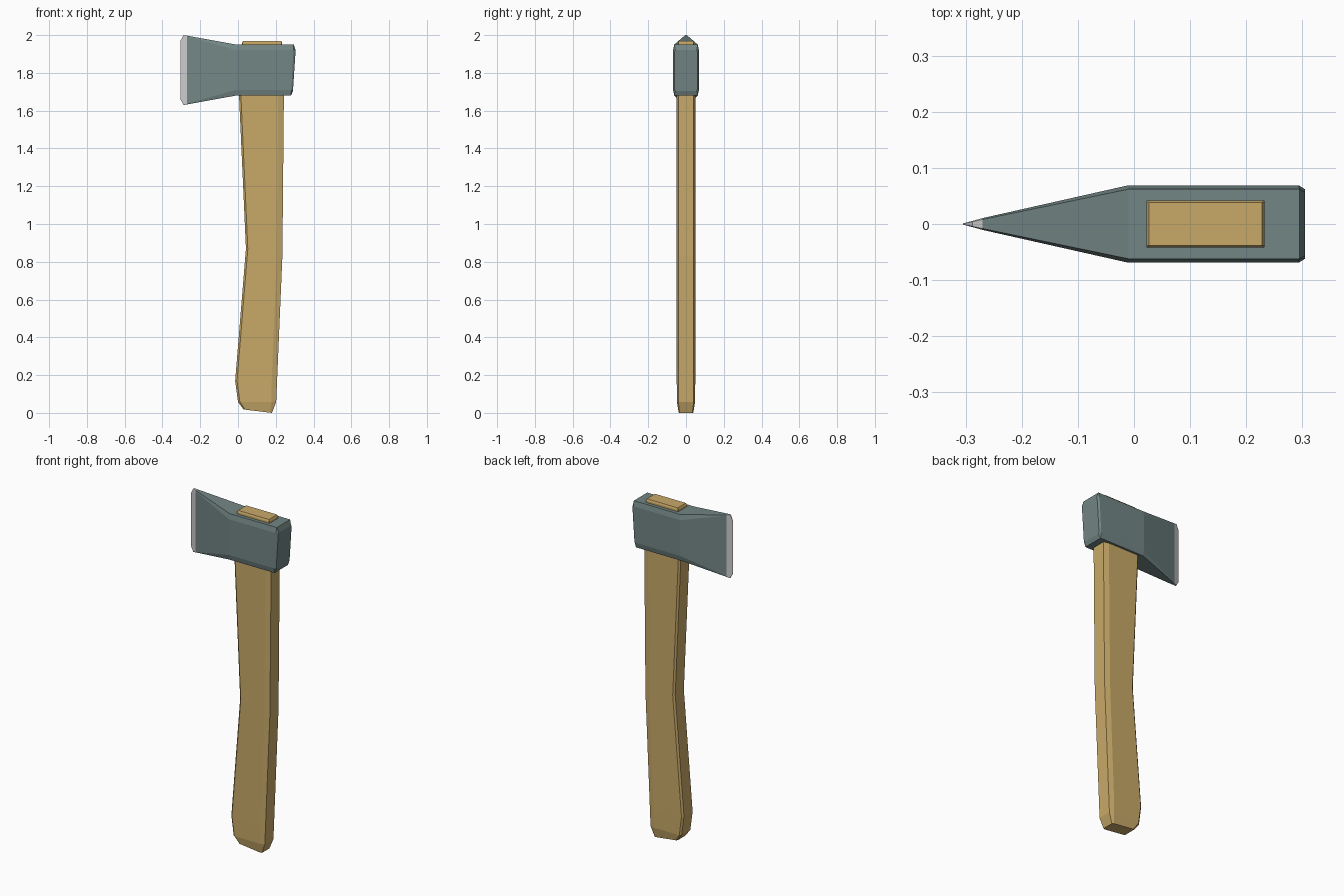
import bpy, bmesh

if "Cube" in bpy.data.objects:
    bpy.data.objects.remove(bpy.data.objects["Cube"])


def material(name, rgb):
    m = bpy.data.materials.new(name)
    m.diffuse_color = (*rgb, 1)
    m.use_nodes = True
    m.node_tree.nodes["Principled BSDF"].inputs["Base Color"].default_value = m.diffuse_color
    return m


def loft(name, rings, mat):
    """Join equal-length rings of points with quads and cap both ends."""
    bm = bmesh.new()
    loops = [[bm.verts.new(p) for p in ring] for ring in rings]
    n = len(loops[0])
    for a, b in zip(loops, loops[1:]):
        for i in range(n):
            j = (i + 1) % n
            bm.faces.new((a[i], a[j], b[j], b[i]))
    bm.faces.new(loops[0][::-1])
    bm.faces.new(loops[-1])
    bmesh.ops.recalc_face_normals(bm, faces=bm.faces)
    me = bpy.data.meshes.new(name)
    bm.to_mesh(me)
    bm.free()
    me.materials.append(mat)
    ob = bpy.data.objects.new(name, me)
    bpy.context.collection.objects.link(ob)
    return ob


def handle_ring(xl, zl, xr, zr, hy, flat, cl, cr):
    """Chamfered rectangle; height runs linearly from left to right edge."""
    half = [(xl, -flat), (xl + cl, -hy), (xr - cr, -hy), (xr, -flat)]
    pts = half + [(x, -y) for x, y in reversed(half)]
    return [(x, y, zl + (zr - zl) * (x - xl) / (xr - xl)) for x, y in pts]


def head_ring(xt, xb, zb, zt, hy, flat, c):
    """Chamfered upright section; x runs from bottom to top edge."""
    half = [(flat, zb), (hy, zb + c), (hy, zt - c), (flat, zt)]
    pts = half + [(-y, z) for y, z in reversed(half)]
    return [(xb + (xt - xb) * (z - zb) / (zt - zb), y, z) for y, z in pts]


wood = material("wood", (0.58, 0.40, 0.14))
steel = material("steel", (0.17, 0.24, 0.235))
bright = material("bright_steel", (0.58, 0.58, 0.56))

# Curved wooden handle, from the butt up through the head
loft("handle", [handle_ring(*s) for s in [
    (0.03, 0.018, 0.18, 0.0, 0.039, 0.034, 0.008, 0.012),
    (0.0, 0.058, 0.202, 0.058, 0.048, 0.04, 0.010, 0.024),
    (-0.015, 0.17, 0.206, 0.15, 0.049, 0.04, 0.010, 0.028),
    (0.042, 0.87, 0.235, 0.83, 0.049, 0.04, 0.010, 0.030),
    (0.005, 1.69, 0.243, 1.69, 0.049, 0.04, 0.010, 0.030),
    (0.022, 1.93, 0.233, 1.93, 0.042, 0.040, 0.002, 0.002),
    (0.022, 1.96, 0.233, 1.96, 0.042, 0.040, 0.002, 0.002),
    (0.027, 1.97, 0.228, 1.97, 0.038, 0.037, 0.001, 0.001),
]], wood)

# Steel wedge head with a slanted, chamfered butt
root = head_ring(-0.27, -0.27, 1.633, 1.997, 0.0105, 0.008, 0.004)
loft("axe_head", [root] + [head_ring(*s) for s in [
    (-0.01, -0.01, 1.68, 1.95, 0.069, 0.062, 0.03),
    (0.295, 0.281, 1.68, 1.95, 0.069, 0.062, 0.03),
    (0.305, 0.291, 1.705, 1.92, 0.062, 0.056, 0.006),
]], steel)

# Ground cutting edge
loft("cutting_edge", [
    head_ring(-0.305, -0.305, 1.66, 1.97, 0.001, 0.0005, 0.002),
    head_ring(-0.288, -0.288, 1.63, 2.0, 0.0055, 0.004, 0.003),
    root,
], bright)
